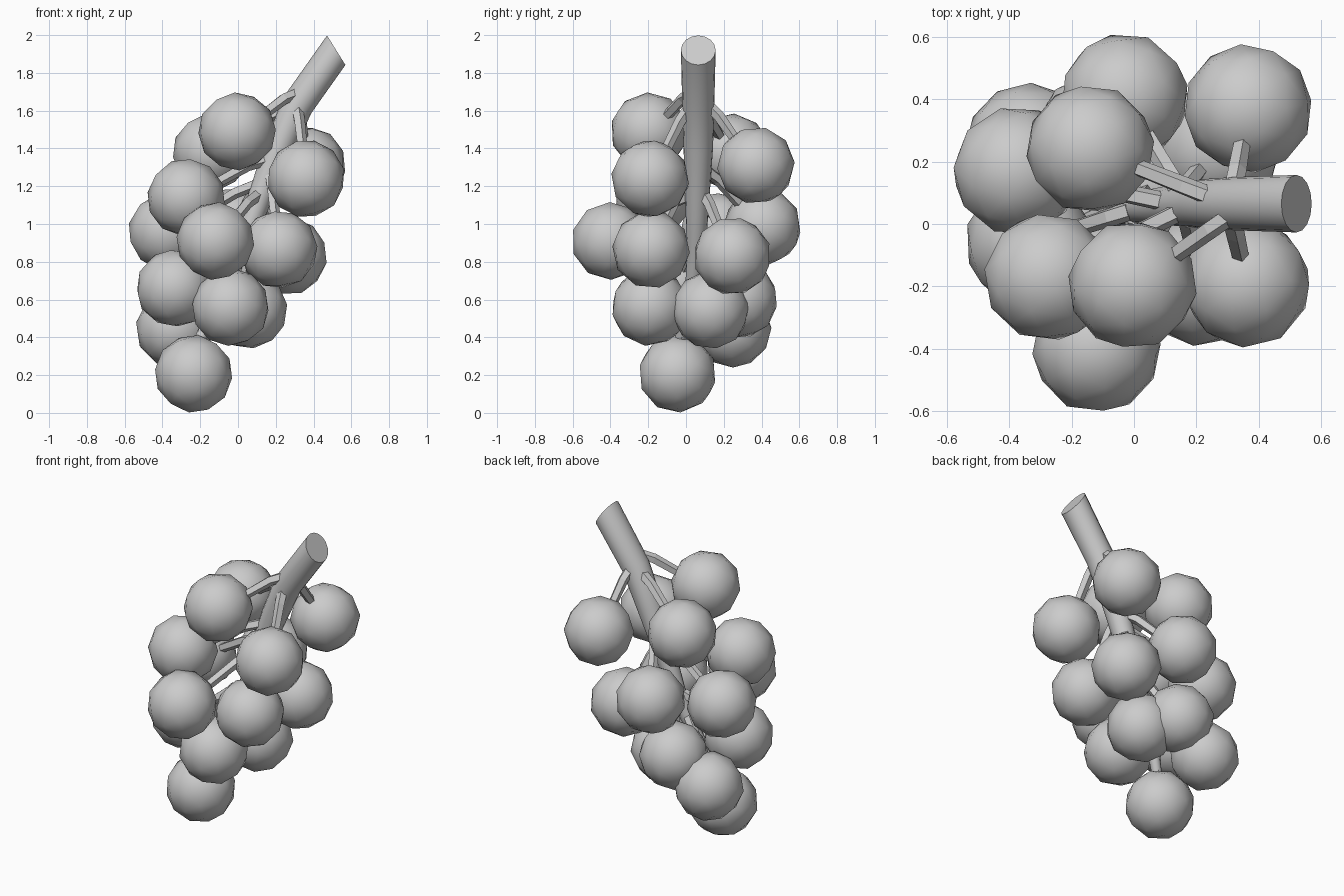
import bpy, bmesh, math, random
from mathutils import Vector, Euler

if "Cube" in bpy.data.objects:
    bpy.data.objects.remove(bpy.data.objects["Cube"])

random.seed(4)
R = 0.207


def tube(name, pts, radii, sides, end_normal=None):
    """Tapered capped tube through pts."""
    pts = [Vector(p) for p in pts]
    bm = bmesh.new()
    rings = []
    for i, p in enumerate(pts):
        t = (pts[min(i + 1, len(pts) - 1)] - pts[max(i - 1, 0)]).normalized()
        if i == 0 and end_normal:
            t = Vector(end_normal).normalized()
        ref = Vector((0, 1, 0)) if abs(t.y) < 0.9 else Vector((1, 0, 0))
        a = t.cross(ref).normalized()
        b = t.cross(a)
        rings.append([bm.verts.new(p + radii[i] * (a * math.cos(k * math.tau / sides)
                      + b * math.sin(k * math.tau / sides))) for k in range(sides)])
    for r0, r1 in zip(rings, rings[1:]):
        for k in range(sides):
            j = (k + 1) % sides
            bm.faces.new((r0[k], r0[j], r1[j], r1[k]))
    bm.faces.new(rings[0])
    bm.faces.new(rings[-1])
    bmesh.ops.recalc_face_normals(bm, faces=bm.faces)
    return finish(name, bm)


def finish(name, bm):
    me = bpy.data.meshes.new(name)
    bm.to_mesh(me)
    bm.free()
    ob = bpy.data.objects.new(name, me)
    bpy.context.collection.objects.link(ob)
    return ob


# Main stem, thick at the cut end and thinning down through the bunch
stem = [(0.52, 0.065, 1.92), (0.315, 0.065, 1.63), (0.215, 0.065, 1.4),
        (0.12, 0.06, 1.15), (0.03, 0.055, 0.9), (-0.06, 0.04, 0.7),
        (-0.15, 0.0, 0.5), (-0.22, -0.04, 0.35)]
stem_r = [0.092, 0.085, 0.078, 0.065, 0.052, 0.042, 0.034, 0.028]
ob = tube("main_stem", stem, stem_r, 16, (-0.85, 0, -0.53))
ob.data.shade_smooth()
bpy.context.view_layer.objects.active = ob
ob.select_set(True)
bpy.ops.object.shade_smooth_by_angle(angle=math.radians(40))
ob.select_set(False)


def stem_at(z):
    """Stem axis point and radius at height z."""
    for (p, q, a, b) in zip(stem, stem[1:], stem_r, stem_r[1:]):
        if q[2] <= z <= p[2]:
            f = (p[2] - z) / (p[2] - q[2])
            return Vector(p).lerp(Vector(q), f), a + (b - a) * f
    return Vector(stem[-1]), stem_r[-1]


# Grapes: centre x, y, z and how far above the centre the twig starts
grapes = [
    (-0.005, -0.195, 1.49, 0.20), (-0.14, 0.24, 1.38, 0.22),
    (0.36, -0.19, 1.24, 0.36), (0.365, 0.37, 1.31, 0.31),
    (-0.275, -0.17, 1.14, 0.2), (-0.375, 0.17, 0.96, 0.25),
    (-0.12, -0.4, 0.91, 0.24), (0.215, -0.185, 0.865, 0.39),
    (0.265, 0.245, 0.83, 0.32), (-0.335, -0.06, 0.66, 0.22),
    (-0.04, -0.19, 0.56, 0.3), (-0.335, 0.245, 0.445, 0.3),
    (0.055, 0.13, 0.545, 0.3), (-0.03, 0.405, 0.985, 0.3),
    (-0.11, 0.28, 0.6, 0.3), (-0.235, -0.045, 0.207, 0.3)]

for n, (x, y, z, up) in enumerate(grapes, 1):
    c = Vector((x, y, z))
    bm = bmesh.new()
    bmesh.ops.create_icosphere(bm, subdivisions=2, radius=R)
    rot = Euler([random.uniform(0, math.tau) for _ in range(3)]).to_matrix()
    bmesh.ops.rotate(bm, verts=bm.verts, matrix=rot)
    bmesh.ops.translate(bm, verts=bm.verts, vec=c)
    g = finish(f"grape_{n:02d}", bm)
    g.data.shade_smooth()

    # Twig from the stem into the top of the grape
    axis, r = stem_at(z + up)
    out = c - axis
    out.z = 0
    start = axis + (out.normalized() * r * 0.7 if out.length > 0.02 else Vector())
    end = c + (start - c).normalized() * R * 0.85
    mid = start.lerp(end, 0.35) + Vector((0, 0, 0.015))
    tube(f"twig_{n:02d}", [start, mid, end], [0.032, 0.031, 0.028], 5)
